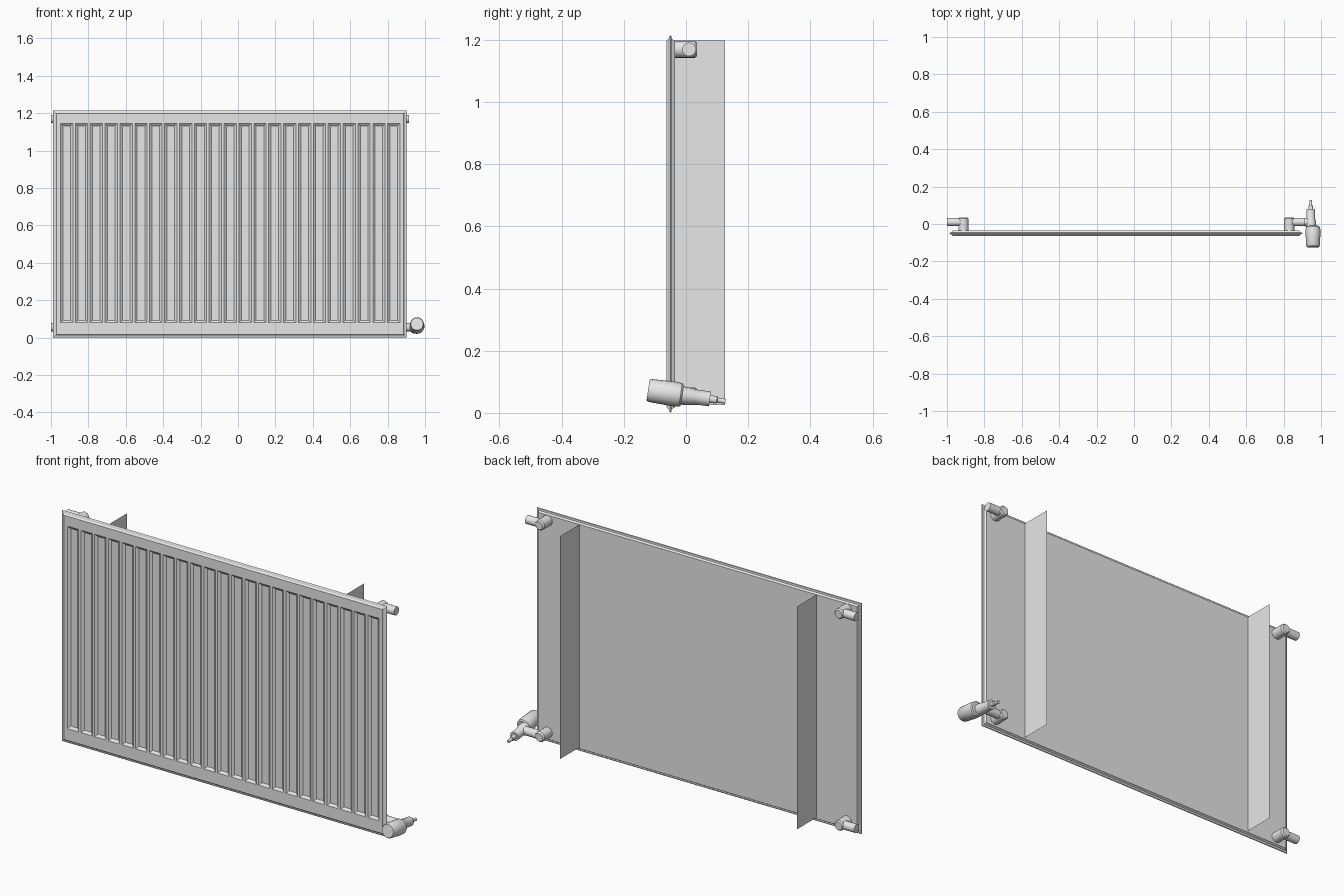
import bpy, bmesh, math
from mathutils import Vector

cube = bpy.data.objects.get("Cube")
if cube:
    bpy.data.objects.remove(cube)

paint = bpy.data.materials.new("light_grey")
paint.use_nodes = True
paint.diffuse_color = (0.8, 0.8, 0.8, 1)
paint.node_tree.nodes["Principled BSDF"].inputs["Base Color"].default_value = (0.8, 0.8, 0.8, 1)

# Panel limits and depth levels
X0, X1, Z0, Z1 = -0.988, 0.902, 0.0, 1.215
FRONT, SEAM, BACK = -0.063, -0.05, -0.036
INSET = 0.018


def finish(name, bm):
    mesh = bpy.data.meshes.new(name)
    bm.to_mesh(mesh)
    bm.free()
    obj = bpy.data.objects.new(name, mesh)
    bpy.context.collection.objects.link(obj)
    mesh.materials.append(paint)
    return obj


def smooth(obj):
    bpy.ops.object.select_all(action='DESELECT')
    obj.select_set(True)
    bpy.context.view_layer.objects.active = obj
    bpy.ops.object.shade_smooth_by_angle(angle=math.radians(35))


def tube(name, start, end, sections, sides=20):
    """Turned part from start to end; sections are (fraction, radius)."""
    a, b = Vector(start), Vector(end)
    turn = (b - a).to_track_quat('Z', 'Y')
    bm = bmesh.new()
    rings = []
    for t, r in sections:
        c = a.lerp(b, t)
        rings.append([bm.verts.new(c + turn @ Vector((r * math.cos(u), r * math.sin(u), 0)))
                      for u in (math.tau * i / sides for i in range(sides))])
    for lo, hi in zip(rings, rings[1:]):
        for i in range(sides):
            j = (i + 1) % sides
            bm.faces.new((lo[i], lo[j], hi[j], hi[i]))
    bm.faces.new(rings[0][::-1])
    bm.faces.new(rings[-1])
    smooth(finish(name, bm))


def rect(bm, inset, y):
    return [bm.verts.new((x, y, z)) for x, z in (
        (X0 + inset, Z0 + inset), (X1 - inset, Z0 + inset),
        (X1 - inset, Z1 - inset), (X0 + inset, Z1 - inset))]


# Panel shell: front bevel, seam flange and flat back
bm = bmesh.new()
loops = [rect(bm, i, y) for i, y in (
    (INSET, FRONT), (0.012, SEAM - 0.006), (0.003, SEAM - 0.003), (0, SEAM),
    (0.003, SEAM + 0.003), (0.012, SEAM + 0.004), (INSET, BACK))]
for a, b in zip(loops, loops[1:]):
    for i in range(4):
        j = (i + 1) % 4
        bm.faces.new((a[i], b[i], b[j], a[j]))
bm.faces.new(loops[-1][::-1])
bmesh.ops.recalc_face_normals(bm, faces=bm.faces)
# an open front leaves the winding ambiguous, so check the back face
bm.faces.ensure_lookup_table()
if bm.faces[-1].normal.y < 0:
    bmesh.ops.reverse_faces(bm, faces=bm.faces)
finish("panel_shell", bm)

# Front sheet with pressed vertical channels
COUNT, FIRST, PITCH, WIDTH = 23, -0.916, 0.0795, 0.066
xs = [X0 + INSET]
for k in range(COUNT):
    c = FIRST + k * PITCH
    xs += [c - WIDTH / 2, c + WIDTH / 2]
xs.append(X1 - INSET)
zs = [Z0 + INSET, 0.08, 1.145, Z1 - INSET]
bm = bmesh.new()
grid = [[bm.verts.new((x, FRONT, z)) for x in xs] for z in zs]
channels = []
for r in range(3):
    for c in range(len(xs) - 1):
        f = bm.faces.new((grid[r][c], grid[r][c + 1], grid[r + 1][c + 1], grid[r + 1][c]))
        if r == 1 and c % 2:
            channels.append(f)
bm.normal_update()
bmesh.ops.inset_individual(bm, faces=channels, thickness=0.018, depth=-0.01)
finish("front_sheet", bm)

# Thin mounting fins behind the panel
for side, x in (("right", -0.735), ("left", 0.645)):
    bm = bmesh.new()
    bm.faces.new([bm.verts.new((x, y, z)) for y, z in (
        (BACK, 0.025), (0.125, 0.025), (0.125, 1.197), (BACK, 1.197))])
    finish(side + "_mounting_fin", bm)

# Corner pipe elbows
for side, x, tip in (("right", -0.912, -1.0), ("left", 0.83, 0.915)):
    for level, z in (("lower", 0.055), ("upper", 1.169)):
        name = f"{level}_{side}"
        tube(name + "_socket", (x, BACK - 0.002, z), (x, 0.036, z),
             ((0, 0.027), (0.9, 0.027), (1, 0.021)))
        end = 0.945 if name == "lower_left" else tip
        tube(name + "_pipe", (x, 0.01, z), (end, 0.01, z), ((0, 0.022), (1, 0.022)))

# Thermostatic valve, tilted slightly down toward the back
tube("valve_head", (0.957, -0.122, 0.073), (0.957, -0.012, 0.057),
     ((0, 0.033), (0.06, 0.037), (0.75, 0.04), (0.95, 0.038), (1, 0.033)), 24)
tube("valve_body", (0.945, -0.014, 0.057), (0.945, 0.077, 0.045),
     ((0, 0.029), (0.35, 0.027), (0.45, 0.024), (1, 0.024)))
tube("valve_spout", (0.945, 0.07, 0.046), (0.945, 0.127, 0.037),
     ((0, 0.012), (0.5, 0.012), (0.55, 0.008), (1, 0.008)), 16)
